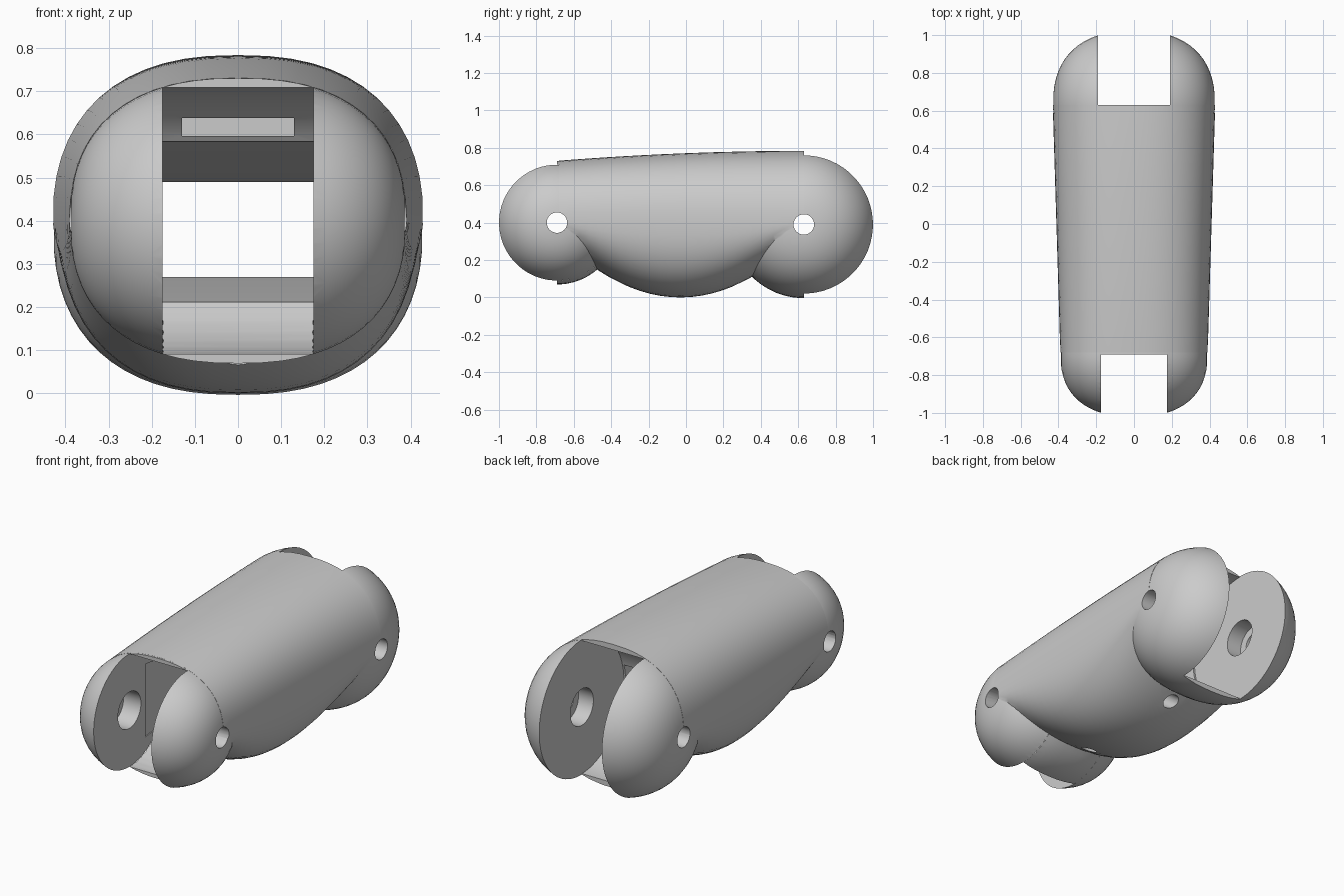
import bpy, bmesh, math
from mathutils import Vector

if "Cube" in bpy.data.objects:
    bpy.data.objects.remove(bpy.data.objects["Cube"])

N = 2.4                                   # roundness of the cross-section
# pivot y, pivot z, outer radius, half width, slot half width, clearance radius, outward direction
FRONT = (-0.69, 0.40, 0.331, 0.39, 0.175, 0.31, -1)
BACK = (0.63, 0.39, 0.394, 0.43, 0.19, 0.365, 1)


def spow(v, e):
    return math.copysign(abs(v) ** e, v)


def finish(name, bm):
    bmesh.ops.recalc_face_normals(bm, faces=bm.faces)
    me = bpy.data.meshes.new(name)
    bm.to_mesh(me)
    bm.free()
    ob = bpy.data.objects.new(name, me)
    bpy.context.collection.objects.link(ob)
    return ob


def loft(name, rings):
    bm = bmesh.new()
    vs = [[bm.verts.new(p) for p in r] for r in rings]
    n = len(vs[0])
    for a, b in zip(vs, vs[1:]):
        for i in range(n):
            bm.faces.new((a[i], a[(i + 1) % n], b[(i + 1) % n], b[i]))
    bm.faces.new(vs[0])
    bm.faces.new(vs[-1][::-1])
    return finish(name, bm)


def prism(name, profile, x0, x1):
    """Side profile of (y, z) points pushed across x."""
    return loft(name, [[(x, y, z) for y, z in profile] for x in (x0, x1)])


def box(y0, y1, z0, z1):
    return [(y0, z0), (y1, z0), (y1, z1), (y0, z1)]


def circle(y, z, r, n=48):
    return [(y + r * math.cos(2 * math.pi * (i + .5) / n),
             z + r * math.sin(2 * math.pi * (i + .5) / n)) for i in range(n)]


def boolean(target, other, op):
    other.hide_render = True
    m = target.modifiers.new(op, 'BOOLEAN')
    m.operation = op
    m.object = other
    m.solver = 'EXACT'
    bpy.context.view_layer.objects.active = target
    bpy.ops.object.modifier_apply(modifier=m.name)
    bpy.data.objects.remove(other, do_unlink=True)


# main shell: rounded sections with a bulging belly
rings = []
for k in range(25):
    t = k / 24
    y = FRONT[0] + 0.01 + t * (BACK[0] - FRONT[0] - 0.01)
    zc = 0.40 - 0.01 * t
    w = FRONT[3] + (BACK[3] - FRONT[3]) * t
    top = 0.331 + 0.063 * t + 0.05 * t * (1 - t)
    low = zc - 0.75 * (y + 0.03) ** 2
    ring = []
    for i in range(56):
        a = 2 * math.pi * i / 56
        s = spow(math.sin(a), 2 / N)
        ring.append((w * spow(math.cos(a), 2 / N), y, zc + s * (top if s > 0 else low)))
    rings.append(ring)
body = loft("finger_link_shell", rings)

# rounded hinge lobes, turned about the pivot axes
for y, z, R, w, slot, clear, d in (FRONT, BACK):
    rings = []
    for k in range(1, 32):
        a = math.pi * k / 32
        x = w * 0.997 * spow(math.cos(a), 2 / N)
        r = R * spow(math.sin(a), 2 / N)
        rings.append([(x, p, q) for p, q in circle(y, z, r, 56)])
    boolean(body, loft("hinge_lobe", rings), 'UNION')

# fork slots, knuckle clearance and pin holes
for y, z, R, w, slot, clear, d in (FRONT, BACK):
    boolean(body, prism("slot", box(*sorted((y, y + d)), -0.5, 1.5), -slot, slot), 'DIFFERENCE')
    boolean(body, prism("knuckle", circle(y, z, clear), -slot, slot), 'DIFFERENCE')
    boolean(body, prism("pin_hole", circle(y, z, 0.055, 20), -1, 1), 'DIFFERENCE')
    boolean(body, prism("pin_seat", circle(y, z, 0.1, 24), -0.28, 0.28), 'DIFFERENCE')

# tapered passage through the middle and narrow slit above it
passage = [(-0.55, 0.20), (0.1, 0.27), (0.6, 0.27), (0.6, 0.49), (0.2, 0.49), (-0.55, 0.60)]
boolean(body, prism("passage", passage, -0.18, 0.18), 'DIFFERENCE')
boolean(body, prism("slit", box(-0.6, -0.2, 0.597, 0.638), -0.13, 0.13), 'DIFFERENCE')

# slanted cord holes under the belly
for y, d in ((-0.36, 1), (0.29, -1)):
    bm = bmesh.new()
    bmesh.ops.create_cone(bm, cap_ends=True, segments=20, radius1=0.04, radius2=0.04, depth=0.36)
    ob = finish("cord_hole", bm)
    ob.location = (0, y, 0.09)
    ob.rotation_euler = Vector((0, d, 0.75)).to_track_quat('Z', 'Y').to_euler()
    bpy.context.view_layer.update()
    boolean(body, ob, 'DIFFERENCE')

# smooth shading with crisp cut edges
bpy.ops.object.select_all(action='DESELECT')
body.select_set(True)
bpy.context.view_layer.objects.active = body
bpy.ops.object.shade_smooth_by_angle(angle=math.radians(35))
